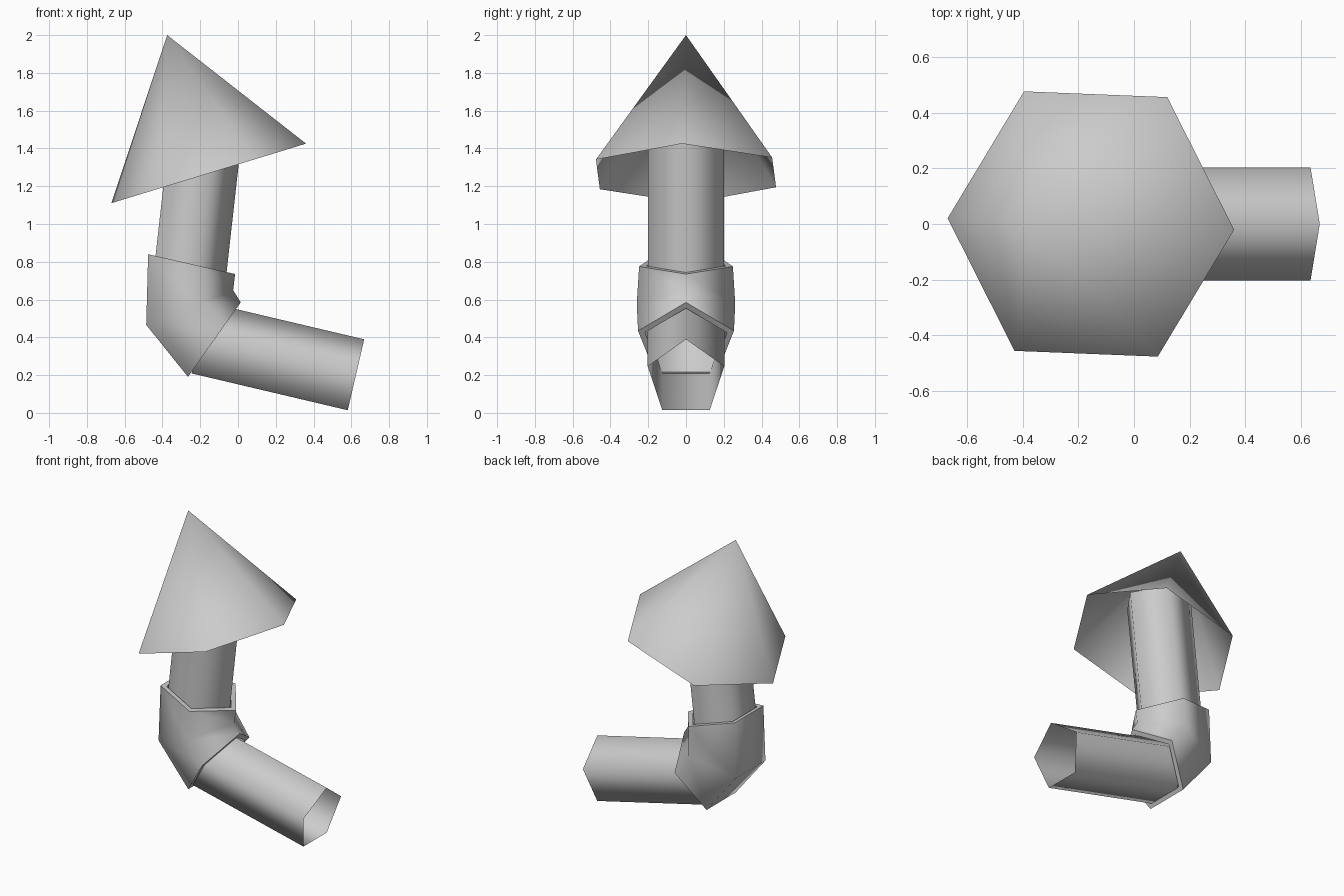
import bpy, bmesh, math
from mathutils import Vector

if "Cube" in bpy.data.objects:
    bpy.data.objects.remove(bpy.data.objects["Cube"])

GREY = (0.6, 0.6, 0.6, 1)
metal = bpy.data.materials.new("grey_metal")
metal.use_nodes = True
metal.diffuse_color = GREY
metal.node_tree.nodes["Principled BSDF"].inputs["Base Color"].default_value = GREY


def ring(bm, center, out, radius, sides=5, turn=0.0):
    """Polygon in the plane of the y axis and the direction out (x, z)."""
    u = Vector((out[0], 0, out[1])).normalized()
    c = Vector((center[0], 0, center[1]))
    verts = []
    for i in range(sides):
        a = math.tau * i / sides + turn
        verts.append(bm.verts.new(c + radius * (math.cos(a) * u + math.sin(a) * Vector((0, 1, 0)))))
    return verts


def bridge(bm, a, b):
    n = len(a)
    for i in range(n):
        j = (i + 1) % n
        bm.faces.new((a[i], a[j], b[j], b[i]))


def finish(bm, name, sharp_rings=()):
    bmesh.ops.recalc_face_normals(bm, faces=bm.faces)
    for f in bm.faces:
        f.smooth = True
    for r in sharp_rings:
        for i, v in enumerate(r):
            bm.edges.get((v, r[i - 1])).smooth = False
    mesh = bpy.data.meshes.new(name)
    bm.to_mesh(mesh)
    bm.free()
    mesh.materials.append(metal)
    bpy.context.collection.objects.link(bpy.data.objects.new(name, mesh))


def pipe(name, start, end, out, radius):
    bm = bmesh.new()
    bridge(bm, ring(bm, start, out, radius), ring(bm, end, out, radius))
    finish(bm, name)


# Open five-sided pipes
pipe("upright_pipe", (-0.29, 0.60), (-0.18, 1.58), (0.993, -0.113), 0.212)
pipe("side_pipe", (-0.207, 0.377), (0.62, 0.182), (0.225, 0.974), 0.213)

# Thick-walled elbow joining the pipes: outer rings down, inner rings back up
sections = [((-0.27, 0.793), (0.975, -0.222), 0.261),
            ((-0.28, 0.548), (0.929, 0.37), 0.274),
            ((-0.14, 0.367), (0.578, 0.816), 0.267)]
bm = bmesh.new()
outer = [ring(bm, c, d, r) for c, d, r in sections]
inner = [ring(bm, c, d, r - 0.038) for c, d, r in sections]
loop = outer + inner[::-1]
for k in range(len(loop)):
    bridge(bm, loop[k - 1], loop[k])
finish(bm, "elbow", (outer[0], outer[-1], inner[0], inner[-1]))

# Tilted six-sided cone cap, open underneath
bm = bmesh.new()
rim = ring(bm, (-0.155, 1.268), (1.03, 0.315), 0.539, 6, math.radians(-2.2))
apex = bm.verts.new((-0.375, 0, 2.0))
for i in range(6):
    bm.faces.new((rim[i - 1], rim[i], apex))
finish(bm, "cone_cap")
